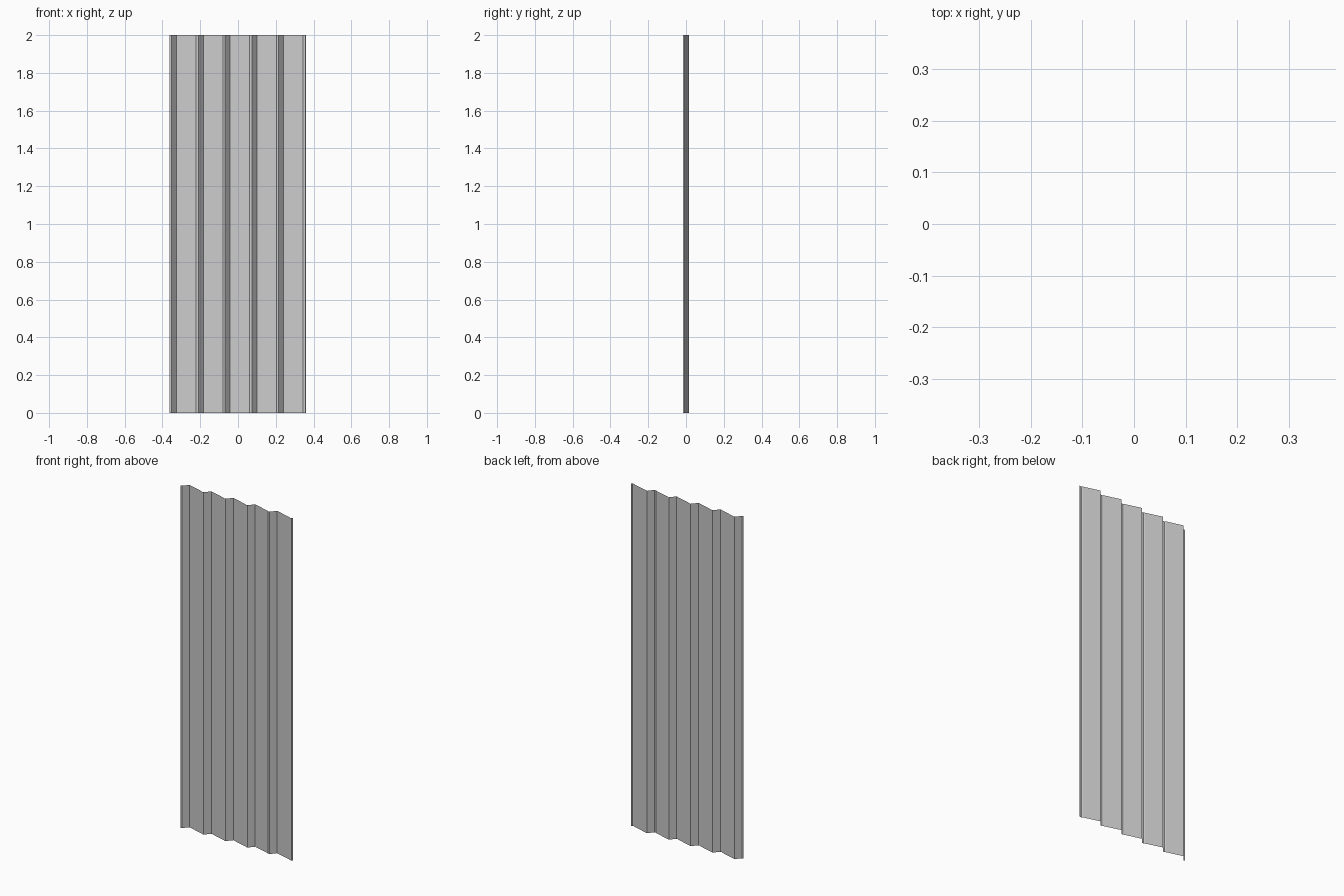
import bpy, bmesh

if "Cube" in bpy.data.objects:
    bpy.data.objects.remove(bpy.data.objects["Cube"])

HEIGHT, PITCH, RIBS = 2.0, 0.1417, 5
LOW, STEP, PEAK = -0.016, -0.0125, 0.016

# Sawtooth cross-section: flat valley, steep rise, long slope, small step
profile = [(-0.362, LOW)]
for i in range(RIBS):
    x = -0.352 + i * PITCH
    profile += [(x, LOW), (x + 0.027, PEAK), (x + 0.1275, STEP), (x + 0.1305, LOW)]
# Right edge ends in a flat valley with a small turned-back lip
profile += [(0.358, LOW), (0.361, -0.009)]

# Extrude the profile upward into a thin single sheet
bm = bmesh.new()
verts = [bm.verts.new((x, y, 0)) for x, y in profile]
edges = [bm.edges.new(pair) for pair in zip(verts, verts[1:])]
top = bmesh.ops.extrude_edge_only(bm, edges=edges)["geom"]
for v in top:
    if isinstance(v, bmesh.types.BMVert):
        v.co.z = HEIGHT
# Face the sheet toward the front
bm.normal_update()
bmesh.ops.reverse_faces(bm, faces=[f for f in bm.faces if f.normal.y > 0])

mesh = bpy.data.meshes.new("corrugated_sheet")
bm.to_mesh(mesh)
bm.free()
bpy.context.collection.objects.link(bpy.data.objects.new("corrugated_sheet", mesh))
